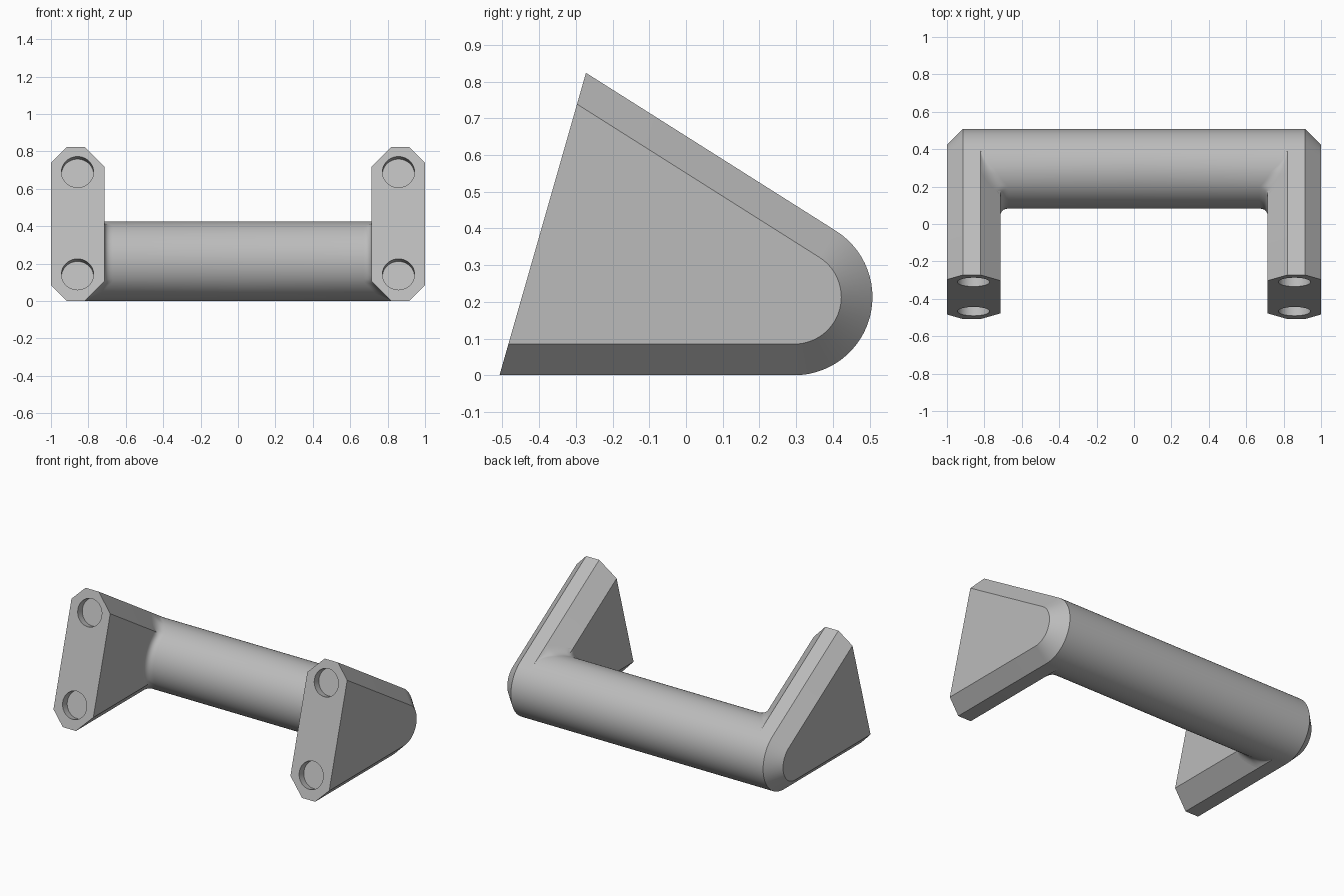
import bpy, bmesh, math
from mathutils import Vector

if "Cube" in bpy.data.objects:
    bpy.data.objects.remove(bpy.data.objects["Cube"])

R = 0.213                      # grip radius
CY, CZ = 0.295, 0.213          # grip axis
TOP = math.radians(57.7)       # direction of the sloping top edge's normal
NY, NZ = math.cos(TOP), math.sin(TOP)
FRONT_Y, LEAN = -0.508, 0.286  # leaning mounting face: y = FRONT_Y + LEAN * z
IN_X, IN_CHAMFER = 0.715, 0.105
OUT_X, OUT_CHAMFER = 1.0, 0.085
FILLET = 0.045
ARC = [-math.pi / 2 + (TOP + math.pi / 2) * i / 28 for i in range(29)]

metal = bpy.data.materials.new("grey metal")
metal.diffuse_color = (0.5, 0.5, 0.5, 1)
metal.use_nodes = True
metal.node_tree.nodes["Principled BSDF"].inputs["Base Color"].default_value = metal.diffuse_color


def add_object(name, bm):
    mesh = bpy.data.meshes.new(name)
    bmesh.ops.recalc_face_normals(bm, faces=bm.faces)
    bm.to_mesh(mesh)
    bm.free()
    obj = bpy.data.objects.new(name, mesh)
    bpy.context.collection.objects.link(obj)
    mesh.materials.append(metal)
    return obj


def bridge(bm, a, b):
    for i in range(len(a)):
        j = (i + 1) % len(a)
        bm.faces.new((a[i], a[j], b[j], b[i]))


def finish(obj):
    bpy.ops.object.select_all(action='DESELECT')
    obj.select_set(True)
    bpy.context.view_layer.objects.active = obj
    bpy.ops.object.shade_smooth_by_angle(angle=math.radians(30))
    mirror = obj.modifiers.new("mirror", 'MIRROR')
    mirror.merge_threshold = 0.0005


def outline(inset):
    """Side profile of a leg, moved inward except on the mounting face."""
    r = R - inset
    z_top = (r + NY * (CY - FRONT_Y) + NZ * CZ) / (NY * LEAN + NZ)
    pts = [(FRONT_Y + LEAN * inset, inset)]
    pts += [(CY + r * math.cos(a), CZ + r * math.sin(a)) for a in ARC]
    return pts + [(FRONT_Y + LEAN * z_top, z_top)]


# Leg: chamfered wedge with a rounded back
bm = bmesh.new()
sections = [(IN_X, IN_CHAMFER), (IN_X + IN_CHAMFER, 0),
            (OUT_X - OUT_CHAMFER, 0), (OUT_X, OUT_CHAMFER)]
loops = [[bm.verts.new((x, y, z)) for y, z in outline(i)] for x, i in sections]
for a, b in zip(loops, loops[1:]):
    bridge(bm, a, b)
bm.faces.new(loops[0])
bm.faces.new(loops[-1])
leg = add_object("leg", bm)

# Shallow screw holes, square to the mounting face
axis = Vector((0, 1, -LEAN)).normalized()
for z in (0.143, 0.69):
    bm = bmesh.new()
    bmesh.ops.create_cone(bm, cap_ends=True, segments=48,
                          radius1=0.086, radius2=0.086, depth=0.1)
    cutter = add_object("hole_cutter", bm)
    cutter.rotation_mode = 'QUATERNION'
    cutter.rotation_quaternion = axis.to_track_quat('Z', 'Y')
    cutter.location = (0.858, FRONT_Y + LEAN * z, z)
    cutter.hide_render = True
    cut = leg.modifiers.new("hole", 'BOOLEAN')
    cut.operation, cut.solver, cut.object = 'DIFFERENCE', 'EXACT', cutter
    bpy.context.view_layer.objects.active = leg
    bpy.ops.object.modifier_apply(modifier=cut.name)
    bpy.data.objects.remove(cutter)
finish(leg)

# Grip: half a round bar, flaring into the leg's inner face and chamfers
STEPS = 8
angles = ARC + [TOP + (1.5 * math.pi - TOP) * i / 60 for i in range(1, 60)]
bm = bmesh.new()
rings = [[] for _ in range(STEPS + 2)]
for a in angles:
    dy, dz = math.cos(a), math.sin(a)
    lean = max(-dz, dy * NY + dz * NZ)      # towards the nearest leg edge
    in_arc = a <= TOP + 1e-6

    def leg_x(r):
        edge = 0 if in_arc else R - r * lean
        return IN_X + min(IN_CHAMFER, max(0, IN_CHAMFER - edge))

    room = 0 if in_arc else (R / lean - R if lean > 0 else 1)
    g = min(FILLET, max(0, room))
    x0 = leg_x(R)
    start, mid, end = (x0 - g, R), (x0, R), (leg_x(R + g), R + g)
    path = [(0, R)]
    for k in range(STEPS + 1):
        t = k / STEPS
        path.append(tuple((1 - t) ** 2 * p + 2 * t * (1 - t) * q + t * t * s
                          for p, q, s in zip(start, mid, end)))
    for ring, (x, r) in zip(rings, path):
        ring.append(bm.verts.new((x, CY + r * dy, CZ + r * dz)))
for a, b in zip(rings, rings[1:]):
    bridge(bm, a, b)
bmesh.ops.remove_doubles(bm, verts=bm.verts, dist=0.00005)
finish(add_object("grip", bm))
